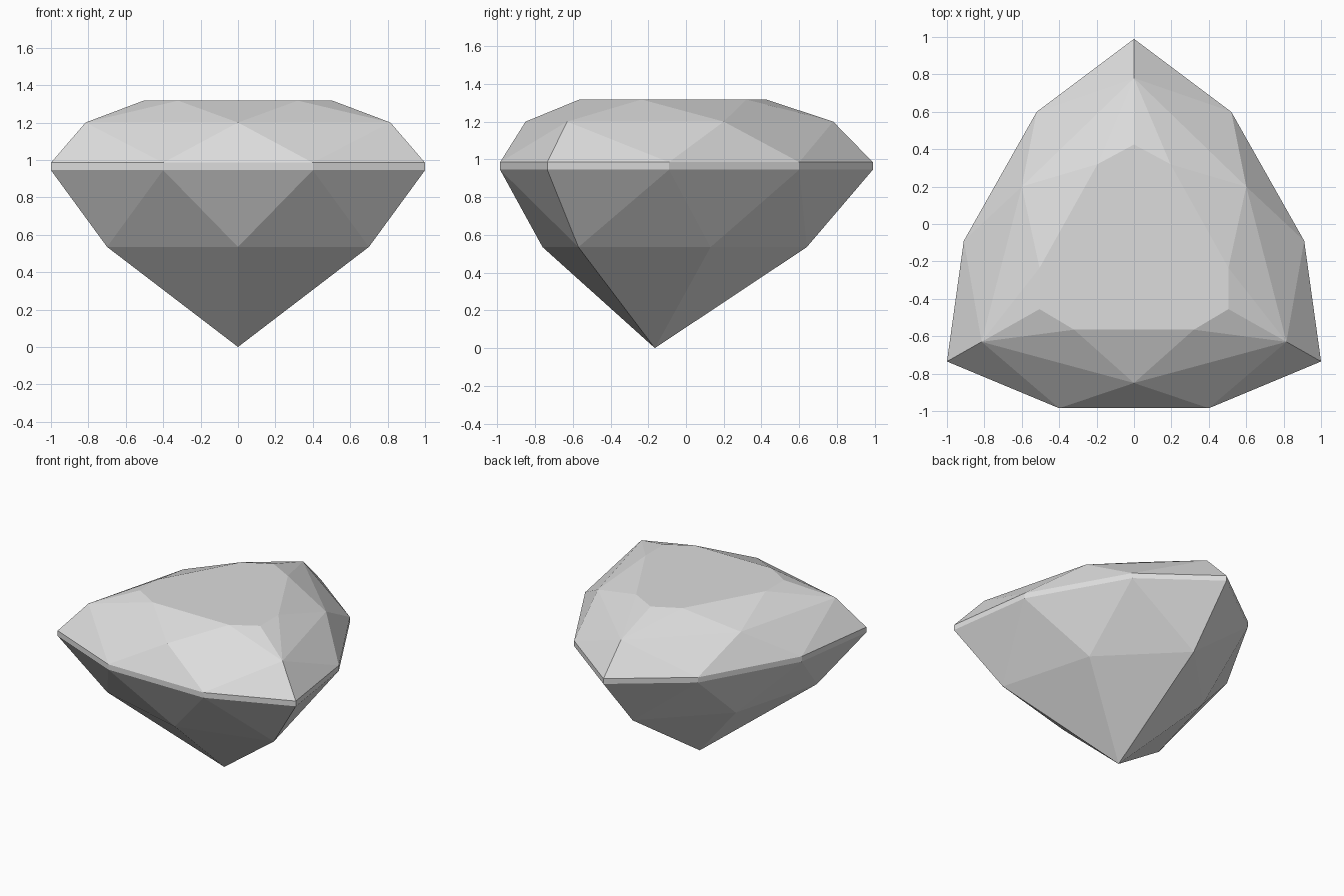
import bpy, bmesh

cube = bpy.data.objects.get("Cube")
if cube:
    bpy.data.objects.remove(cube, do_unlink=True)

# Half outlines on the +x side, running from the back tip to the front
GIRDLE = [(0, 0.99), (0.52, 0.60), (0.91, -0.09), (1.0, -0.735), (0.40, -0.985)]
TABLE = [(0, 0.425), (0.195, 0.32), (0.505, -0.235), (0.505, -0.455), (0.32, -0.565)]
CROWN = [(0, 0.78), (0.60, 0.20), (0.815, -0.63), (0, -0.85)]
PAVILION = [(0, 0.64), (0.51, 0.13), (0.70, -0.57), (0, -0.76)]

# Order in which triangles advance along the nine-sided (o) and six-sided (i) ring
HALF_STEPS = "oioiooi"
STEPS = HALF_STEPS + "o" + HALF_STEPS[::-1]

bm = bmesh.new()


def ring(half, z):
    """Mirror a half outline into a closed ring of vertices."""
    mirrored = [(-x, y) for x, y in reversed(half) if x > 0]
    return [bm.verts.new((x, y, z)) for x, y in half + mirrored]


def stitch(outer, inner):
    """Join a nine-sided and a six-sided ring with triangular facets."""
    o = i = 0
    for step in STEPS:
        a, b = outer[o % len(outer)], inner[i % len(inner)]
        if step == "o":
            o += 1
            c = outer[o % len(outer)]
        else:
            i += 1
            c = inner[i % len(inner)]
        bm.faces.new((a, b, c))


girdle_low = ring(GIRDLE, 0.945)
girdle_high = ring(GIRDLE, 0.985)
crown = ring(CROWN, 1.20)
table = ring(TABLE, 1.317)
pavilion = ring(PAVILION, 0.535)
tip = bm.verts.new((0, -0.165, 0))

# Crown facets and flat table
stitch(girdle_high, crown)
stitch(table, crown)
bm.faces.new(table)

# Thin girdle band
for k in range(len(girdle_low)):
    bm.faces.new((girdle_low[k - 1], girdle_low[k], girdle_high[k], girdle_high[k - 1]))

# Pavilion facets down to the tip
stitch(girdle_low, pavilion)
for k in range(len(pavilion)):
    bm.faces.new((pavilion[k - 1], pavilion[k], tip))

bmesh.ops.recalc_face_normals(bm, faces=bm.faces)
mesh = bpy.data.meshes.new("cut_gem")
bm.to_mesh(mesh)
bm.free()

# Neutral grey stone
stone = bpy.data.materials.new("light_grey_stone")
stone.use_nodes = True
colour = (0.72, 0.72, 0.72, 1)
stone.diffuse_color = colour
stone.node_tree.nodes["Principled BSDF"].inputs["Base Color"].default_value = colour
mesh.materials.append(stone)

gem = bpy.data.objects.new("cut_gem", mesh)
bpy.context.collection.objects.link(gem)
